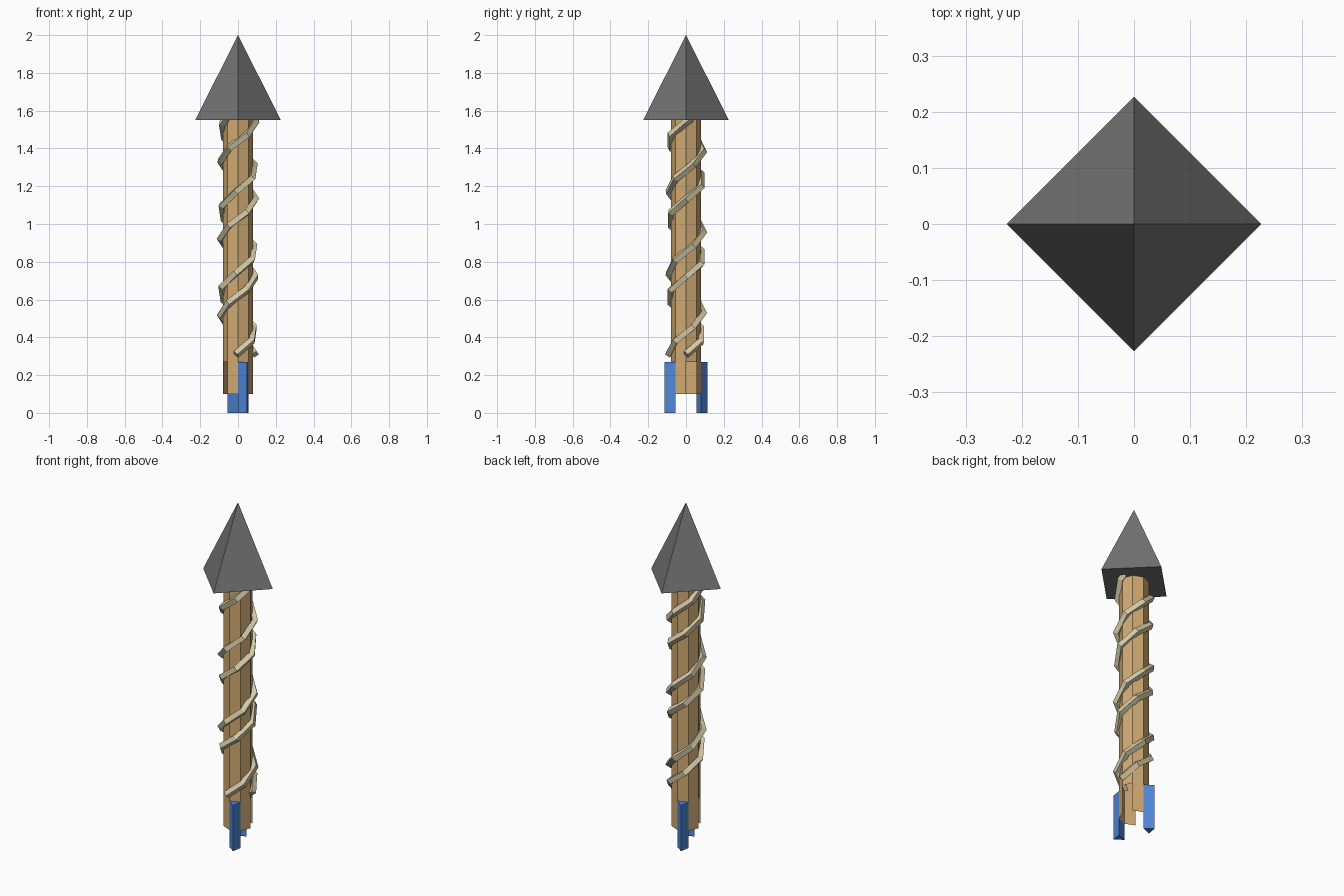
import bpy, bmesh, math
from mathutils import Matrix

if "Cube" in bpy.data.objects:
    bpy.data.objects.remove(bpy.data.objects["Cube"])


def material(name, rgb):
    m = bpy.data.materials.new(name)
    m.diffuse_color = (*rgb, 1)
    m.use_nodes = True
    m.node_tree.nodes["Principled BSDF"].inputs["Base Color"].default_value = m.diffuse_color
    return m


def make_object(name, bm, mat):
    bmesh.ops.remove_doubles(bm, verts=bm.verts, dist=1e-5)
    me = bpy.data.meshes.new(name)
    bm.to_mesh(me)
    bm.free()
    me.materials.append(mat)
    ob = bpy.data.objects.new(name, me)
    bpy.context.collection.objects.link(ob)
    return ob


WOOD = material("wood", (0.62, 0.40, 0.17))
ROPE = material("rope", (0.66, 0.58, 0.38))
BLUE = material("blue", (0.08, 0.24, 0.68))
STONE = material("stone", (0.17, 0.17, 0.17))

# four-sided tip with its corners on the axes
bm = bmesh.new()
bmesh.ops.create_cone(bm, cap_ends=True, segments=4, radius1=0.227, radius2=0, depth=0.45,
                      matrix=Matrix.Translation((0, 0, 1.775)))
zb = [v for v in bm.verts if v.co.z < 1.6]
a0 = math.atan2(zb[0].co.y, zb[0].co.x) % (math.pi / 2)
bmesh.ops.rotate(bm, verts=bm.verts, cent=(0, 0, 0), matrix=Matrix.Rotation(-a0, 3, 'Z'))
make_object("tip", bm, STONE)

# eight-sided shaft, open at the bottom, with two side slots in the lower band
bm = bmesh.new()
rings = []
for z in (0.10, 0.27, 1.55):
    rings.append([bm.verts.new((0.08 * math.cos(i * math.pi / 4), 0.08 * math.sin(i * math.pi / 4), z))
                  for i in range(8)])
for band, (lo, hi) in enumerate(zip(rings, rings[1:])):
    for i in range(8):
        if band == 0 and i in (0, 4):
            continue
        j = (i + 1) % 8
        bm.faces.new((lo[i], lo[j], hi[j], hi[i]))
bm.faces.new(rings[2])
make_object("shaft", bm, WOOD)

# two wedge-shaped tail fins, front and back
profile = [(0, -0.08), (0.047, -0.114), (0.0566, -0.0566)]
for name, s in (("front_fin", 1), ("back_fin", -1)):
    bm = bmesh.new()
    base = bm.faces.new([bm.verts.new((s * x, s * y, 0)) for x, y in profile])
    ext = bmesh.ops.extrude_face_region(bm, geom=[base], use_keep_orig=True)
    top = [g for g in ext["geom"] if isinstance(g, bmesh.types.BMVert)]
    bmesh.ops.translate(bm, verts=top, vec=(0, 0, 0.27))
    bmesh.ops.recalc_face_normals(bm, faces=bm.faces)
    make_object(name, bm, BLUE)


# two square-section cords winding up the shaft
def cord(name, start_deg, pitch, z0=0.31, z1=1.56, step=60):
    n = math.ceil((z1 - z0) / pitch * 360 / step)
    cu = bpy.data.curves.new(name, 'CURVE')
    cu.dimensions = '3D'
    cu.bevel_depth = 0.021
    cu.bevel_resolution = 0
    cu.use_fill_caps = True
    sp = cu.splines.new('POLY')
    sp.points.add(n)
    for k, p in enumerate(sp.points):
        z = min(z0 + k * pitch * step / 360, z1)
        a = math.radians(start_deg + (z - z0) / pitch * 360)
        p.co = (0.092 * math.cos(a), 0.092 * math.sin(a), z, 1)
    sp.use_smooth = False
    cu.materials.append(ROPE)
    ob = bpy.data.objects.new(name, cu)
    bpy.context.collection.objects.link(ob)


cord("cord_a", -97, 0.43)
cord("cord_b", 0, 0.41)
